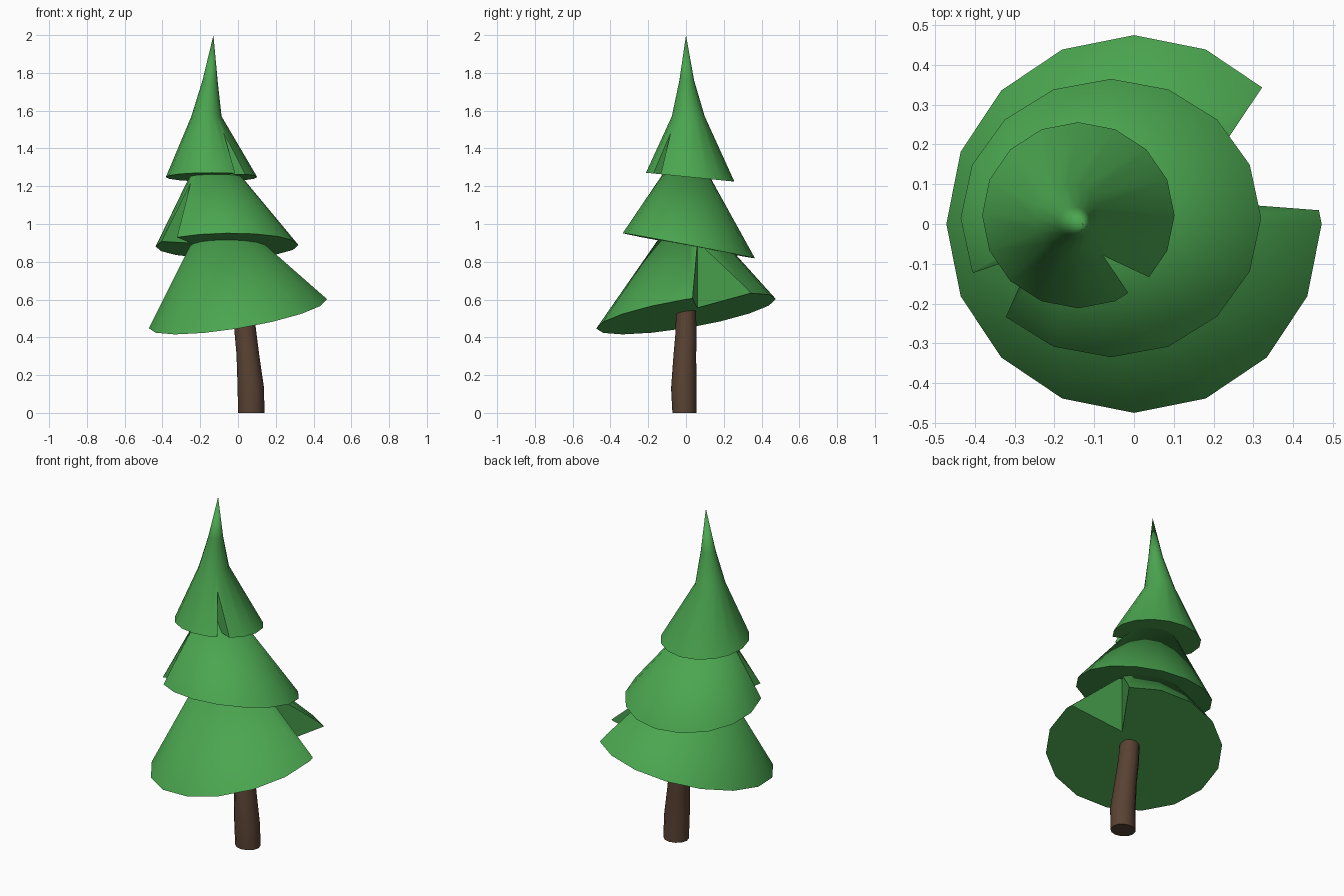
import bpy, bmesh
from math import sin, cos, tau, radians

if "Cube" in bpy.data.objects:
    bpy.data.objects.remove(bpy.data.objects["Cube"])


def material(name, rgb):
    m = bpy.data.materials.new(name)
    m.diffuse_color = (*rgb, 1)
    m.use_nodes = True
    m.node_tree.nodes["Principled BSDF"].inputs["Base Color"].default_value = m.diffuse_color
    return m


GREEN = material("needles", (0.07, 0.38, 0.08))
BROWN = material("bark", (0.10, 0.055, 0.033))


def add_object(name, bm, mat=None):
    bmesh.ops.recalc_face_normals(bm, faces=bm.faces)
    me = bpy.data.meshes.new(name)
    bm.to_mesh(me)
    bm.free()
    if mat:
        me.materials.append(mat)
    ob = bpy.data.objects.new(name, me)
    bpy.context.collection.objects.link(ob)
    return ob


def loft(name, rings, sides, mat, tip=None):
    """Skin rings of (centre x, y, z, radius x, radius y, tilt x, tilt y)."""
    bm = bmesh.new()
    loops = []
    for cx, cy, cz, rx, ry, tx, ty in rings:
        loop = []
        for i in range(sides):
            dx, dy = rx * cos(tau * i / sides), ry * sin(tau * i / sides)
            loop.append(bm.verts.new((cx + dx, cy + dy, cz + tx * dx + ty * dy)))
        loops.append(loop)
    bm.faces.new(loops[0])
    for a, b in zip(loops, loops[1:]):
        for i in range(sides):
            j = (i + 1) % sides
            bm.faces.new((a[i], a[j], b[j], b[i]))
    if tip:
        t = bm.verts.new(tip)
        for i in range(sides):
            bm.faces.new((loops[-1][i], loops[-1][(i + 1) % sides], t))
    else:
        bm.faces.new(loops[-1])
    return add_object(name, bm, mat)


def smooth(ob):
    bpy.ops.object.select_all(action='DESELECT')
    bpy.context.view_layer.objects.active = ob
    ob.select_set(True)
    bpy.ops.object.shade_smooth_by_angle(angle=radians(35))


def cut_notch(ob, inner, a, b):
    """Cut an upright wedge whose point is at inner and whose sides pass a and b."""
    bm = bmesh.new()
    outline = [inner] + [tuple(i + 2.5 * (p - i) for i, p in zip(inner, q)) for q in (a, b)]
    face = bm.faces.new([bm.verts.new((x, y, 0.1)) for x, y in outline])
    ext = bmesh.ops.extrude_face_region(bm, geom=[face])
    for v in ext["geom"]:
        if isinstance(v, bmesh.types.BMVert):
            v.co.z = 2.2
    cutter = add_object("notch_cutter", bm)
    cutter.hide_render = True
    mod = ob.modifiers.new("notch", 'BOOLEAN')
    mod.operation = 'DIFFERENCE'
    mod.solver = 'EXACT'
    mod.object = cutter
    bpy.context.view_layer.objects.active = ob
    bpy.ops.object.modifier_apply(modifier=mod.name)
    bpy.data.objects.remove(cutter)


# Crooked trunk
trunk = loft("trunk", [
    (0.07, -0.008, 0.0, 0.07, 0.064, 0, 0),
    (0.068, -0.012, 0.13, 0.07, 0.067, 0, 0),
    (0.052, -0.006, 0.31, 0.06, 0.06, 0, 0),
    (0.04, 0.0, 0.42, 0.058, 0.056, 0, 0),
    (0.02, 0.0, 0.65, 0.05, 0.05, 0, 0)], 12, BROWN)
smooth(trunk)

# Tilted foliage tiers, each with one wedge-shaped notch
lower = loft("lower_foliage", [(0, 0, 0.525, 0.472, 0.475, 0.162, 0.165)],
             16, GREEN, (-0.13, 0.0, 1.13))
cut_notch(lower, (0.133, 0.06), (0.46, 0.035), (0.32, 0.34))

middle = loft("middle_foliage", [(-0.058, 0.015, 0.885, 0.378, 0.35, 0.01, -0.19)],
              16, GREEN, (-0.155, 0.01, 1.46))
cut_notch(middle, (-0.25, -0.07), (-0.41, -0.125), (-0.325, -0.24))

upper = loft("upper_foliage", [
    (-0.14, 0.022, 1.248, 0.242, 0.234, 0.0, -0.1),
    (-0.167, 0.012, 1.57, 0.08, 0.087, 0, 0),
    (-0.148, 0.004, 1.76, 0.04, 0.039, 0, 0)], 16, GREEN, (-0.13, 0.0, 2.0))
cut_notch(upper, (-0.077, -0.08), (-0.02, -0.165), (0.03, -0.13))

for tier in (lower, middle, upper):
    smooth(tier)
